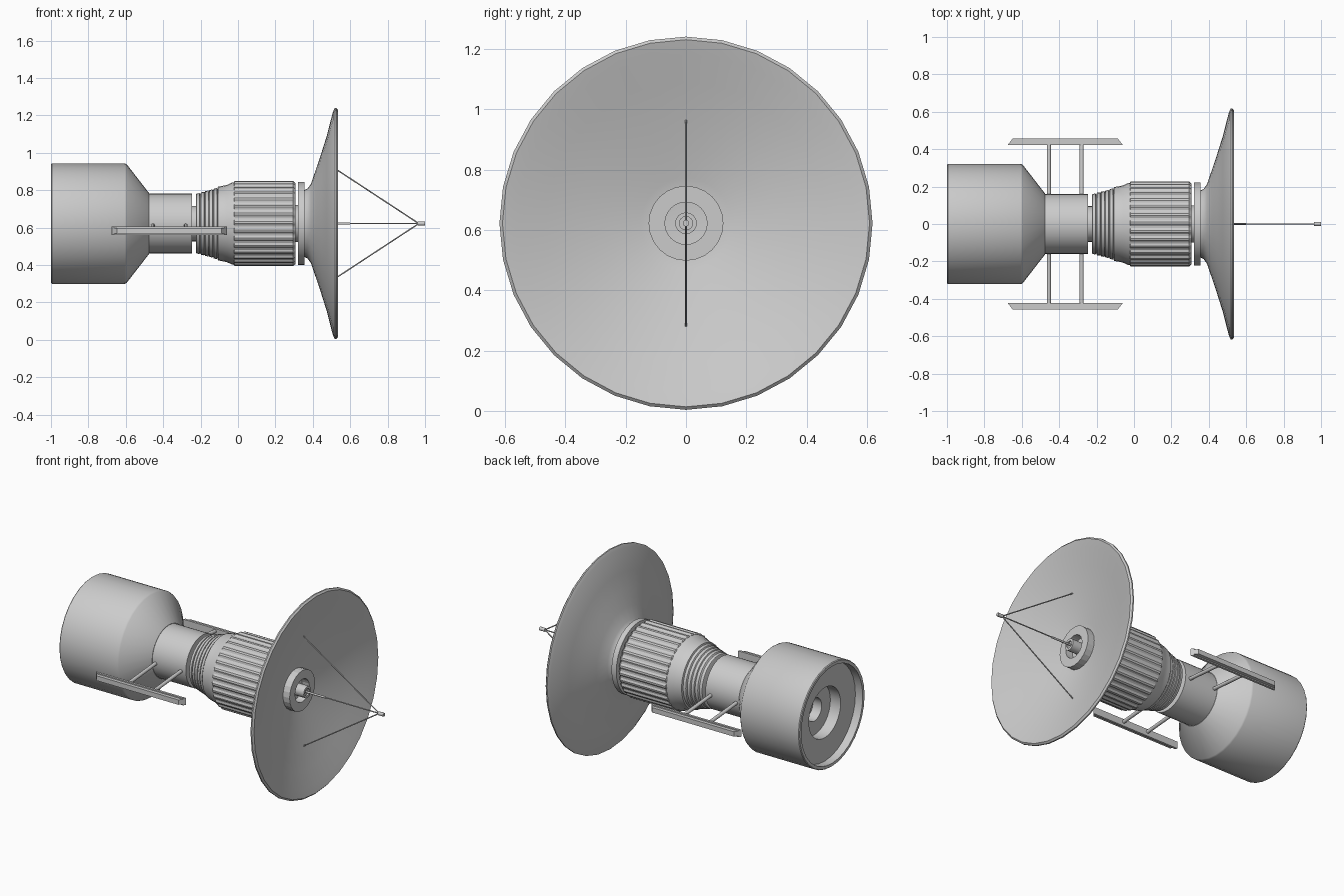
import bpy, bmesh, math
from mathutils import Vector

if "Cube" in bpy.data.objects:
    bpy.data.objects.remove(bpy.data.objects["Cube"])

ZC = 0.622  # height of the long axis

grey = bpy.data.materials.new("light grey")
grey.diffuse_color = (0.6, 0.6, 0.6, 1)
grey.use_nodes = True
grey.node_tree.nodes["Principled BSDF"].inputs["Base Color"].default_value = grey.diffuse_color


def finish(name, bm, angle=30):
    bmesh.ops.recalc_face_normals(bm, faces=bm.faces[:])
    me = bpy.data.meshes.new(name)
    bm.to_mesh(me)
    bm.free()
    me.materials.append(grey)
    ob = bpy.data.objects.new(name, me)
    bpy.context.collection.objects.link(ob)
    bpy.ops.object.select_all(action='DESELECT')
    ob.select_set(True)
    bpy.context.view_layer.objects.active = ob
    if angle:
        bpy.ops.object.shade_smooth_by_angle(angle=math.radians(angle))
    return ob


def lathe(name, profile, segs=32, angle=30, loop=False, rib=None):
    """Spin (x, r) points round the long axis; rib(i, r) may vary the radius."""
    bm = bmesh.new()
    rings = []
    for x, r in profile:
        if r == 0:
            rings.append([bm.verts.new((x, 0, ZC))] * segs)
            continue
        ring = []
        for i in range(segs):
            a = 2 * math.pi * i / segs
            q = rib(i, r) if rib else r
            ring.append(bm.verts.new((x, q * math.sin(a), ZC + q * math.cos(a))))
        rings.append(ring)
    pairs = list(zip(rings, rings[1:]))
    if loop:
        pairs.append((rings[-1], rings[0]))
    for a, b in pairs:
        for i in range(segs):
            j = (i + 1) % segs
            vs = list(dict.fromkeys((a[i], a[j], b[j], b[i])))
            bm.faces.new(vs)
    return finish(name, bm, angle)


def rod(name, p, q, r, segs=10):
    p, q = Vector(p), Vector(q)
    bm = bmesh.new()
    bmesh.ops.create_cone(bm, cap_ends=True, segments=segs, radius1=r, radius2=r,
                          depth=(q - p).length)
    rot = (q - p).to_track_quat('Z', 'Y')
    for v in bm.verts:
        v.co = rot @ v.co + (p + q) / 2
    return finish(name, bm, 40)


# Rear drum with shoulder, neck and stepped recess in the back
lathe("rear_drum", [
    (-0.82, 0), (-0.82, 0.07), (-0.88, 0.07), (-0.88, 0.155), (-0.95, 0.155),
    (-0.95, 0.300), (-1.0, 0.300), (-1.0, 0.318), (-0.995, 0.322),
    (-0.605, 0.322), (-0.595, 0.317), (-0.475, 0.162), (-0.475, 0.16),
    (-0.245, 0.16), (-0.245, 0)])

# Thin joint behind the bellows
lathe("rear_joint", [(-0.26, 0), (-0.26, 0.095), (-0.2, 0.095), (-0.2, 0)])

# Stepped bellows: each ring bulges and is a little wider than the last
steps = [(-0.225, 0.160), (-0.200, 0.167), (-0.178, 0.173), (-0.155, 0.179),
         (-0.132, 0.187)]
prof = [(-0.225, 0)]
for x, r in steps:
    prof += [(x, r - 0.006), (x + 0.003, r), (x + 0.019, r + 0.003), (x + 0.0215, r - 0.003)]
prof += [(-0.107, 0.197), (-0.085, 0.201), (-0.06, 0.206), (-0.035, 0.218),
         (-0.015, 0.222), (-0.015, 0)]
lathe("bellows", prof)

# Ribbed main body
lathe("ribbed_body", [(-0.022, 0), (-0.022, 0.222), (-0.018, 0.228), (0.295, 0.228),
                      (0.308, 0.216), (0.308, 0)],
      segs=128, angle=25, rib=lambda i, r: r if i % 4 in (0, 1) else r - 0.007)

# Front joint, collar
lathe("front_joint", [(0.29, 0), (0.29, 0.1), (0.33, 0.1), (0.33, 0)])
lathe("collar", [(0.322, 0), (0.322, 0.222), (0.355, 0.222), (0.355, 0)])

# Dish: outer skin, rim, inner skin
lathe("dish", [
    (0.352, 0), (0.352, 0.178), (0.372, 0.187), (0.39, 0.212), (0.415, 0.285),
    (0.445, 0.375), (0.475, 0.47), (0.508, 0.6), (0.518, 0.618), (0.526, 0.618),
    (0.535, 0.608), (0.532, 0.598), (0.52, 0.56), (0.488, 0.465), (0.455, 0.36),
    (0.425, 0.25), (0.4, 0.15), (0.392, 0.11), (0.39, 0)], angle=40)

# Feed in the middle of the dish
lathe("feed_ring", [(0.38, 0.124), (0.44, 0.124), (0.44, 0.07), (0.38, 0.07)],
      segs=24, angle=10, loop=True)
lathe("feed_tube", [(0.38, 0), (0.38, 0.036), (0.475, 0.036), (0.475, 0.022),
                    (0.465, 0.022), (0.465, 0)], segs=16)
rod("feed_rod_base", (0.46, 0, ZC), (0.6, 0, ZC), 0.006)
rod("feed_rod", (0.46, 0, ZC), (0.97, 0, ZC), 0.0035)
rod("feed_tip", (0.963, 0, ZC), (1.0, 0, ZC), 0.011)
for s, n in ((1, "upper"), (-1, "lower")):
    rod(n + "_feed_strut", (0.441, 0, ZC + s * 0.345), (0.967, 0, ZC), 0.0035, 8)

# Side rails on two arms each: stepped bar tapering outwards
for s, n in ((1, "left"), (-1, "right")):
    for x, m in ((-0.455, "rear"), (-0.28, "front")):
        rod(f"{n}_{m}_arm", (x, s * 0.14, 0.612), (x, s * 0.43, 0.588), 0.011, 12)
    bm = bmesh.new()
    prev = None
    for y, x0, x1, h in ((0.423, -0.675, -0.06, 0.022), (0.437, -0.664, -0.071, 0.022),
                         (0.437, -0.664, -0.071, 0.015), (0.458, -0.648, -0.088, 0.015)):
        ring = [bm.verts.new((x, s * y, 0.583 + z))
                for x, z in ((x0, -h), (x1, -h), (x1, h), (x0, h))]
        if prev:
            for i in range(4):
                j = (i + 1) % 4
                bm.faces.new((prev[i], prev[j], ring[j], ring[i]))
        else:
            bm.faces.new(ring)
        prev = ring
    bm.faces.new(prev)
    finish(n + "_rail", bm, 0)
